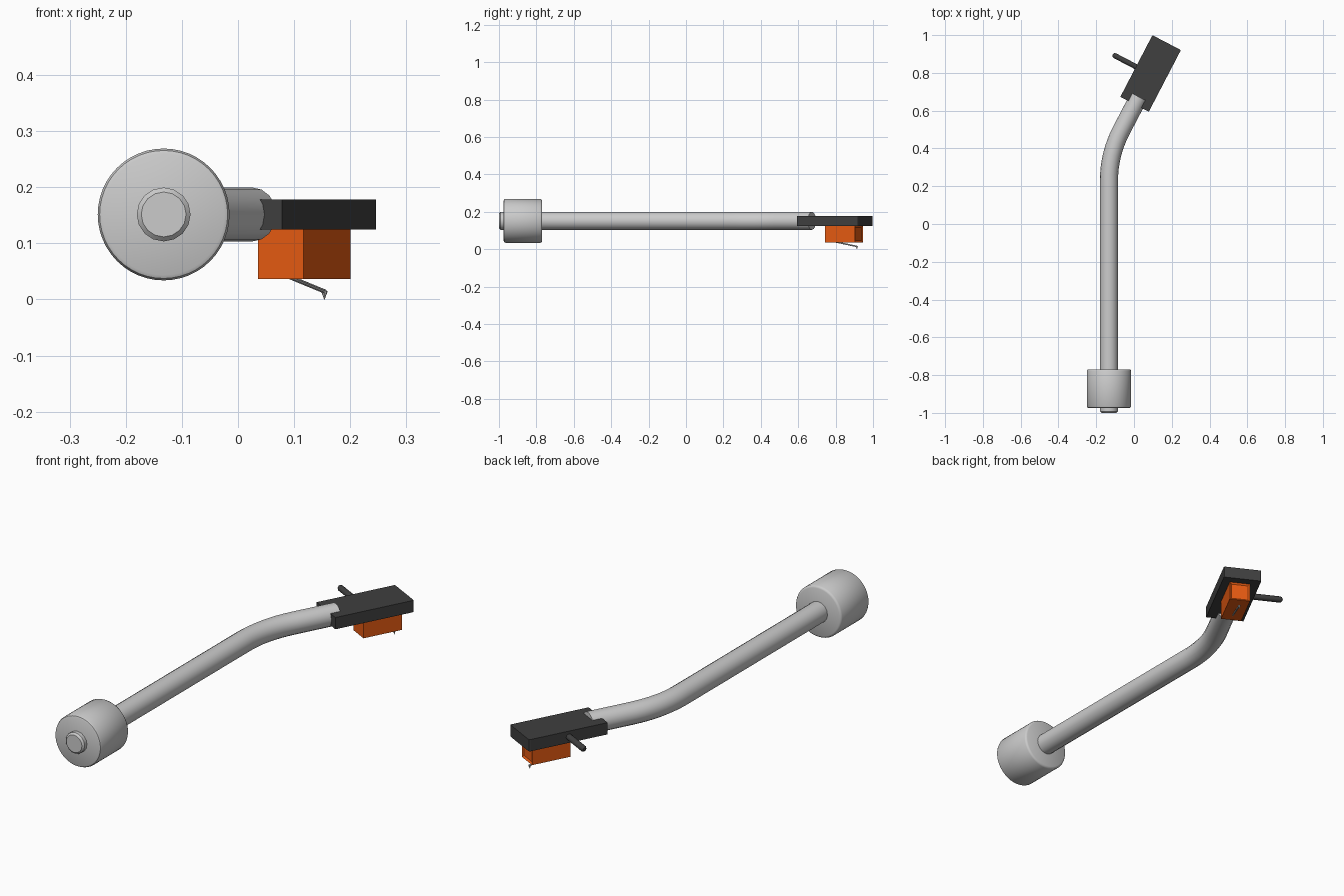
import bpy, bmesh, math
from mathutils import Vector, Matrix

if "Cube" in bpy.data.objects:
    bpy.data.objects.remove(bpy.data.objects["Cube"])

A = math.radians(27.5)              # head offset angle
FWD = Vector((math.sin(A), math.cos(A), 0))
AX, AZ = -0.1325, 0.1515            # arm axis
ROT = Matrix.Rotation(-A, 4, 'Z')


def mat(name, col):
    m = bpy.data.materials.new(name)
    m.diffuse_color = (*col, 1)
    m.use_nodes = True
    m.node_tree.nodes["Principled BSDF"].inputs["Base Color"].default_value = m.diffuse_color
    return m


def finish(name, bm, material=None, smooth=True):
    bmesh.ops.recalc_face_normals(bm, faces=bm.faces)
    me = bpy.data.meshes.new(name)
    bm.to_mesh(me)
    bm.free()
    ob = bpy.data.objects.new(name, me)
    bpy.context.collection.objects.link(ob)
    if material:
        me.materials.append(material)
    if smooth:
        bpy.ops.object.select_all(action='DESELECT')
        ob.select_set(True)
        bpy.context.view_layer.objects.active = ob
        bpy.ops.object.shade_smooth_by_angle(angle=math.radians(35))
    return ob


def sweep(name, stations, sides, material=None):
    """Round tube through (point, direction, radius) stations, capped."""
    bm = bmesh.new()
    rings = []
    for p, d, r in stations:
        d = Vector(d).normalized()
        u = d.cross(Vector((0, 0, 1))).normalized()
        v = u.cross(d)
        rings.append([bm.verts.new(Vector(p) + r * (math.cos(t) * u + math.sin(t) * v))
                      for t in (2 * math.pi * i / sides for i in range(sides))])
    for a, b in zip(rings, rings[1:]):
        for i in range(sides):
            j = (i + 1) % sides
            bm.faces.new((a[i], a[j], b[j], b[i]))
    bm.faces.new(rings[0])
    bm.faces.new(rings[-1])
    return finish(name, bm, material)


def box(centre, size):
    bm = bmesh.new()
    bmesh.ops.create_cube(bm, size=1, matrix=Matrix.Translation(centre) @ ROT
                          @ Matrix.Diagonal((*size, 1)))
    return bm


dark = mat("dark_plastic", (0.05, 0.05, 0.05))
orange = mat("orange_plastic", (0.8, 0.105, 0.006))

# Arm tube: straight, arc, then straight into the head
Y = Vector((0, 1, 0))
R, y0, r = 0.57, 0.23, 0.048
path = [(Vector((AX, -1.0, AZ)), Y, 0.040), (Vector((AX, -0.992, AZ)), Y, r)]
for i in range(9):
    t = A * i / 8
    path.append((Vector((AX + R * (1 - math.cos(t)), y0 + R * math.sin(t), AZ)),
                 Vector((math.sin(t), math.cos(t), 0)), r))
path.append((path[-1][0] + FWD * 0.203, FWD, r))
sweep("arm_tube", path, 16)

# Counterweight with softened rims
prof = [(-0.975, 0.108), (-0.972, 0.114), (-0.965, 0.1175),
        (-0.778, 0.1175), (-0.772, 0.114), (-0.769, 0.108)]
sweep("counterweight", [((AX, y, AZ), Y, rad) for y, rad in prof], 48)

# Headshell plate, front corners chamfered
C = Vector((0.088, 0.797, 0.1515))
bm = box(C, (0.170, 0.368, 0.054))
edges = [e for e in bm.edges if abs(e.verts[0].co.z - e.verts[1].co.z) > 0.04
         and (e.verts[0].co - C).dot(FWD) > 0]
bmesh.ops.bevel(bm, geom=edges, offset=0.006, segments=2, profile=0.5, affect='EDGES')
finish("headshell", bm, dark, False)

# Cartridge body with a recessed front face
K = Vector((0.118, 0.845, 0.081))
bm = box(K, (0.092, 0.181, 0.089))
bm.normal_update()
front = [f for f in bm.faces if f.normal.dot(FWD) > 0.9]
bmesh.ops.inset_region(bm, faces=front, thickness=0.012)
bmesh.ops.translate(bm, verts=front[0].verts, vec=FWD * -0.006)
finish("cartridge", bm, orange, False)

# Finger lift sticking out of the left side, rounded tip
L = Vector((-math.cos(A), math.sin(A), 0))
S = Vector((0.012, 0.832, 0.1515)) - L * 0.02
sweep("finger_lift", [(S + L * d, L, rad) for d, rad in
                      ((0, 0.014), (0.148, 0.014), (0.156, 0.011), (0.160, 0.006))], 12, dark)

# Stylus cantilever and tip
tip = Vector((0.155, 0.916, 0.014))
root = Vector((0.092, 0.795, 0.040))
d = tip - root
sweep("cantilever", [(root, d, 0.004), (tip, d, 0.004)], 8)
bm = bmesh.new()
bmesh.ops.create_cone(bm, cap_ends=True, segments=8, radius1=0.0005, radius2=0.006,
                      depth=0.015, matrix=Matrix.Translation((0.154, 0.914, 0.0075)))
finish("stylus_tip", bm)
